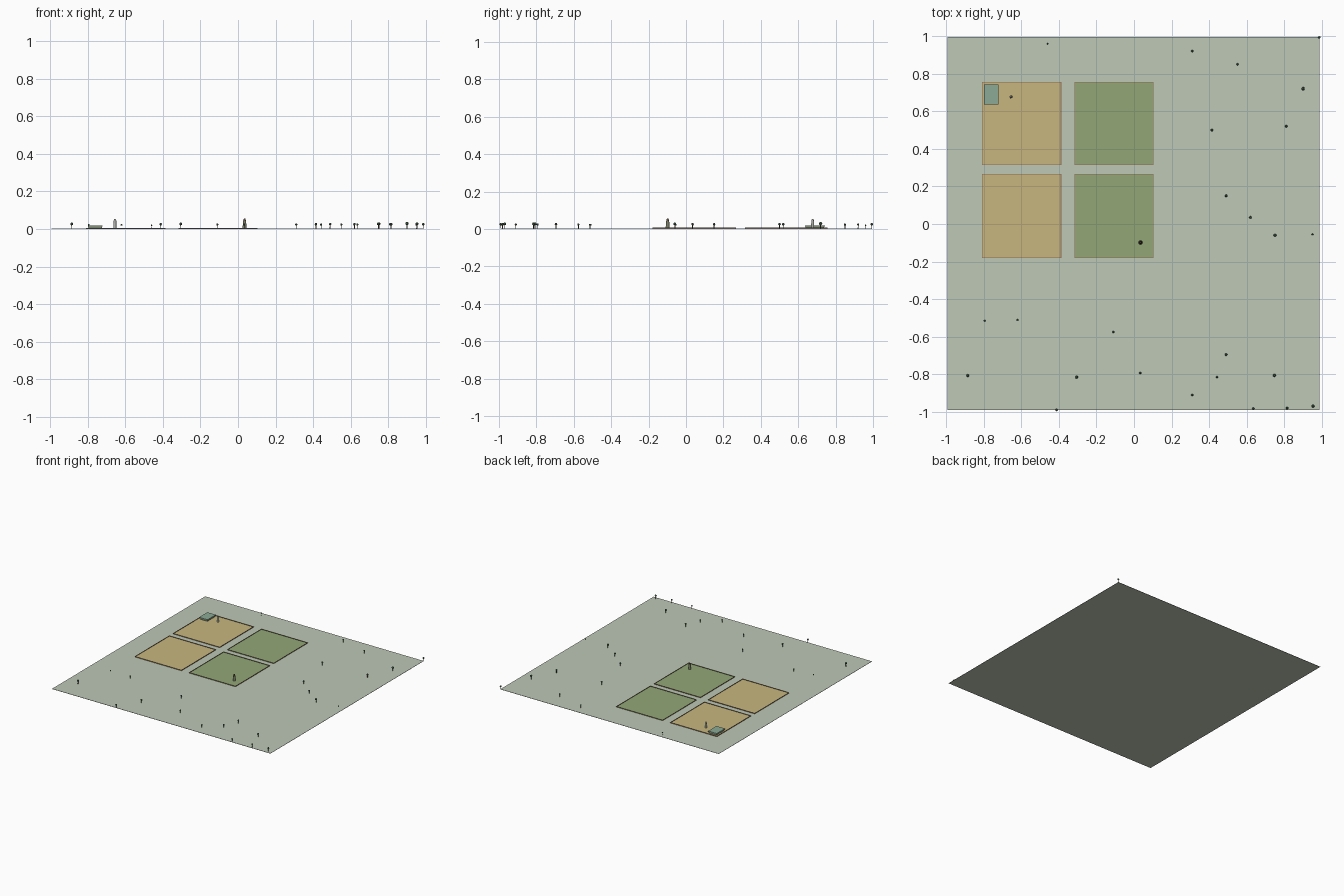
import bpy

cube = bpy.data.objects.get("Cube")
if cube:
    bpy.data.objects.remove(cube, do_unlink=True)


def material(name, rgb):
    m = bpy.data.materials.new(name)
    m.use_nodes = True
    m.diffuse_color = (*rgb, 1)
    m.node_tree.nodes["Principled BSDF"].inputs["Base Color"].default_value = (*rgb, 1)
    return m


GRASS = material("pale grass", (0.51, 0.58, 0.47))
WHEAT = material("wheat", (0.57, 0.47, 0.21))
CROP = material("green crop", (0.29, 0.39, 0.18))
FENCE = material("fence brown", (0.27, 0.15, 0.09))
ROOF = material("teal roof", (0.26, 0.40, 0.30))
WALL = material("barn wall", (0.20, 0.22, 0.14))
STONE = material("pale stone", (0.42, 0.45, 0.40))
LEAF = material("leaf green", (0.08, 0.15, 0.09))
BARK = material("bark", (0.12, 0.08, 0.05))


def finish(name, mat):
    ob = bpy.context.object
    ob.name = name
    ob.data.materials.append(mat)
    return ob


def box(name, x0, x1, y0, y1, z0, z1, mat):
    bpy.ops.mesh.primitive_cube_add(
        size=1, location=((x0 + x1) / 2, (y0 + y1) / 2, (z0 + z1) / 2))
    bpy.context.object.scale = (x1 - x0, y1 - y0, z1 - z0)
    return finish(name, mat)


def cone(name, x, y, z0, z1, r0, r1, mat, sides=12):
    bpy.ops.mesh.primitive_cone_add(
        vertices=sides, radius1=r0, radius2=r1, depth=z1 - z0,
        location=(x, y, (z0 + z1) / 2))
    return finish(name, mat)


# Ground sheet
box("ground", -0.993, 0.987, -0.99, 0.994, 0, 0.002, GRASS)

# Four fields, each edged with a low rail
W = 0.003
for x0, x1, side, crop in ((-0.81, -0.387, "right", WHEAT), (-0.318, 0.103, "left", CROP)):
    for y0, y1, end in ((-0.18, 0.267, "front"), (0.315, 0.757, "back")):
        tag = f"{end}_{side}"
        box(f"field_{tag}", x0, x1, y0, y1, 0.002, 0.004, crop)
        for i, y in enumerate((y0, y1 - W)):
            box(f"rail_{tag}_x{i}", x0, x1, y, y + W, 0.002, 0.007, FENCE)
        for i, x in enumerate((x0, x1 - W)):
            box(f"rail_{tag}_y{i}", x, x + W, y0 + W, y1 - W, 0.002, 0.007, FENCE)

# Barn with an overhanging flat roof
box("barn_walls", -0.794, -0.725, 0.639, 0.738, 0.004, 0.013, WALL)
box("barn_roof", -0.798, -0.721, 0.635, 0.742, 0.013, 0.02, ROOF)

# Pale silo and dark tapered tower
cone("silo", -0.655, 0.677, 0.004, 0.045, 0.008, 0.007, STONE)
cone("silo_cap", -0.655, 0.677, 0.045, 0.054, 0.007, 0.003, STONE)
cone("tower_body", 0.035, -0.098, 0.004, 0.042, 0.011, 0.008, WALL)
cone("tower_cap", 0.035, -0.098, 0.042, 0.056, 0.008, 0.004, BARK)

# Scattered trees: x, y, crown size in thousandths
TREES = (
    (-0.46, 0.96, 4), (0.31, 0.92, 6), (0.55, 0.85, 6), (0.9, 0.72, 9),
    (0.415, 0.5, 7), (0.81, 0.52, 7), (0.49, 0.15, 7), (0.62, 0.035, 7),
    (0.75, -0.06, 8), (0.95, -0.055, 5), (-0.795, -0.515, 5), (-0.62, -0.51, 5),
    (-0.11, -0.575, 6), (-0.885, -0.807, 8), (-0.305, -0.815, 8), (-0.412, -0.99, 7),
    (0.033, -0.793, 6), (0.31, -0.91, 6), (0.49, -0.695, 7), (0.442, -0.815, 6),
    (0.747, -0.806, 8), (0.635, -0.983, 6), (0.815, -0.98, 7), (0.953, -0.969, 8),
    (0.986, 0.993, 7),
)
for n, (x, y, size) in enumerate(TREES):
    r = size / 1000
    z = 0.014 + 1.7 * r
    cone(f"trunk_{n}", x, y, 0.002, z, r * 0.3, r * 0.25, BARK, 6)
    bpy.ops.mesh.primitive_ico_sphere_add(subdivisions=2, radius=r, location=(x, y, z))
    finish(f"crown_{n}", LEAF)
